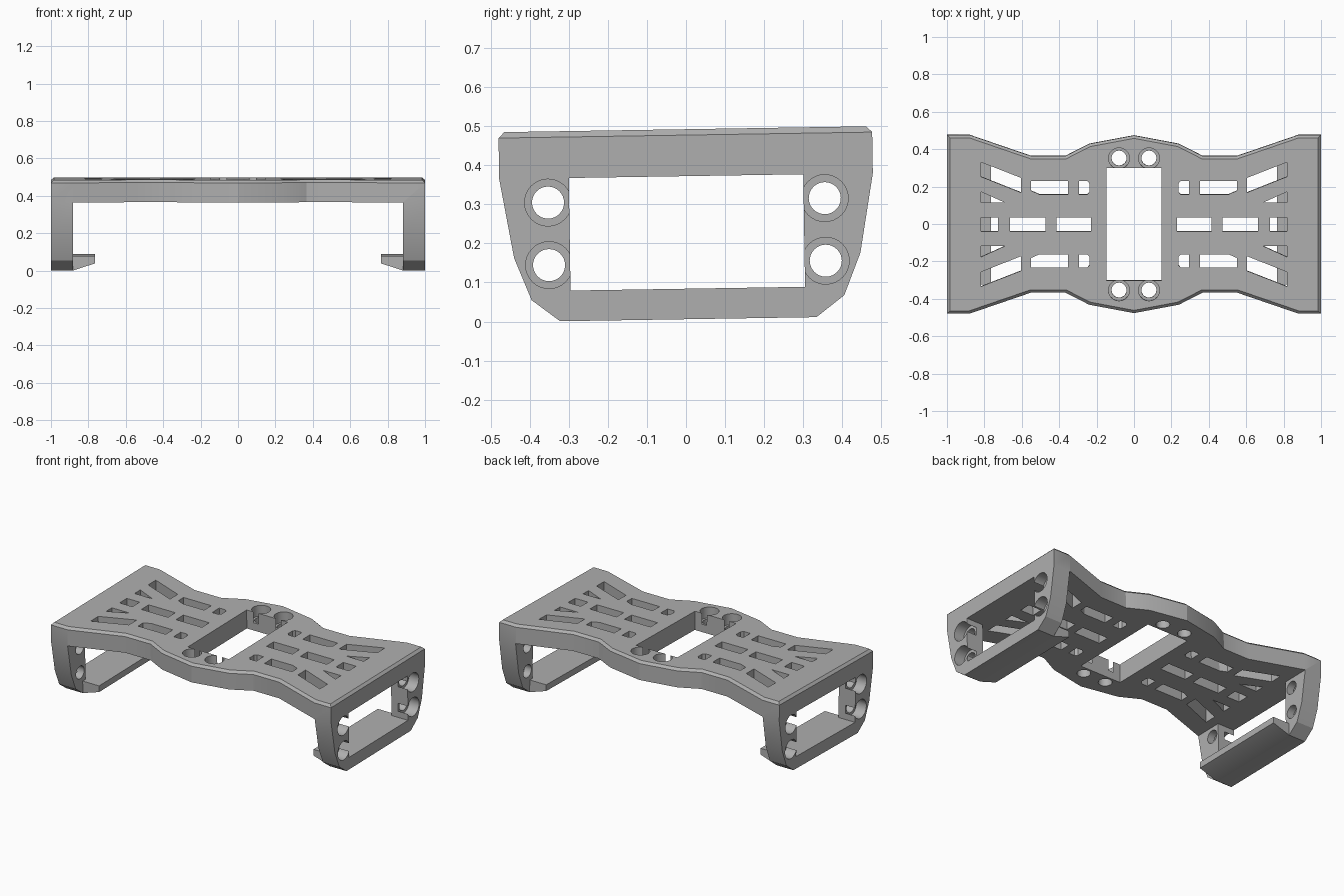
import bpy, bmesh, math

cube = bpy.data.objects.get("Cube")
if cube:
    bpy.data.objects.remove(cube, do_unlink=True)

grey = bpy.data.materials.new("matte grey")
grey.use_nodes = True
colour = (0.43, 0.43, 0.43, 1)
grey.diffuse_color = colour
grey.node_tree.nodes["Principled BSDF"].inputs["Base Color"].default_value = colour

TOP, UNDER, SILL, BASE = 0.493, 0.373, 0.085, 0.007
INNER = 0.882          # inner face of the side frames
SIGNS = (-1, 1)


def prism(name, pts, axis, lo, hi, chamfer=0):
    """Extrude a 2D outline along an axis, optionally chamfering its top rim."""
    place = {"x": lambda a, b, h: (h, a, b),
             "y": lambda a, b, h: (a, h, b),
             "z": lambda a, b, h: (a, b, h)}[axis]
    bm = bmesh.new()
    low = [bm.verts.new(place(a, b, lo)) for a, b in pts]
    high = [bm.verts.new(place(a, b, hi)) for a, b in pts]
    bm.faces.new(low)
    cap = bm.faces.new(high)
    n = len(pts)
    for i in range(n):
        j = (i + 1) % n
        bm.faces.new((low[i], low[j], high[j], high[i]))
    bmesh.ops.recalc_face_normals(bm, faces=bm.faces)
    if chamfer:
        bmesh.ops.bevel(bm, geom=list(cap.edges), offset=chamfer,
                        segments=1, affect='EDGES')
    mesh = bpy.data.meshes.new(name)
    bm.to_mesh(mesh)
    bm.free()
    mesh.materials.append(grey)
    ob = bpy.data.objects.new(name, mesh)
    bpy.context.collection.objects.link(ob)
    return ob


def circle(a, b, r, n=32):
    return [(a + r * math.cos(math.tau * i / n),
             b + r * math.sin(math.tau * i / n)) for i in range(n)]


def rect(a0, a1, b0, b1):
    return [(a0, b0), (a1, b0), (a1, b1), (a0, b1)]


def combine(target, tool, operation):
    mod = target.modifiers.new(operation.lower(), 'BOOLEAN')
    mod.operation, mod.solver, mod.object = operation, 'EXACT', tool
    bpy.context.view_layer.objects.active = target
    bpy.ops.object.modifier_apply(modifier=mod.name)
    bpy.data.objects.remove(tool, do_unlink=True)


def cut(pts, axis, lo, hi):
    tool = prism("cutter", pts, axis, lo, hi)
    tool.hide_render = True
    combine(body, tool, 'DIFFERENCE')


# Waisted top plate
edge = [(0, 0.475), (0.24, 0.43), (0.367, 0.365), (0.55, 0.365),
        (0.88, 0.478), (1, 0.478)]
back = [(-x, y) for x, y in edge[:0:-1]] + edge
outline = back + [(x, -y) for x, y in reversed(back)]
body = prism("bracket_frame", outline, "z", UNDER, TOP, chamfer=0.015)

# U-shaped side frames with inward lips
rim = [(0.478, UNDER), (0.443, 0.17), (0.4, 0.062), (0.328, BASE)]
inside = [(0.3, SILL), (0.3, UNDER)]
half = inside + rim
u_shape = half + [(-y, z) for y, z in reversed(half)]
lip = [(INNER, BASE), (0.765, 0.045), (0.765, SILL), (INNER, SILL)]
for s in SIGNS:
    lo, hi = sorted((s * INNER, s))
    frame = prism("side_frame", u_shape, "x", lo, hi)
    combine(body, frame, 'UNION')
    hook = prism("lip", [(s * x, z) for x, z in lip], "y", -0.328, 0.328)
    combine(body, hook, 'UNION')

# Central window
cut(rect(-0.147, 0.147, -0.3, 0.3), "z", 0.3, 0.6)

# Slots in the plate
middle = [rect(0.23, 0.415, -0.037, 0.037), rect(0.472, 0.662, -0.037, 0.037),
          rect(0.727, 0.818, -0.037, 0.037)]
paired = [
    [(0.25, 0.16), (0.295, 0.16), (0.295, 0.232), (0.25, 0.232),
     (0.237, 0.217), (0.237, 0.175)],
    [(0.352, 0.16), (0.505, 0.16), (0.55, 0.18), (0.55, 0.232), (0.352, 0.232)],
    [(0.603, 0.17), (0.818, 0.255), (0.818, 0.332), (0.603, 0.248)],
    [(0.69, 0.116), (0.818, 0.116), (0.818, 0.174)],
]
for sx in SIGNS:
    for slot in middle:
        cut([(sx * x, y) for x, y in slot], "z", 0.3, 0.6)
    for sy in SIGNS:
        for slot in paired:
            cut([(sx * x, sy * y) for x, y in slot], "z", 0.3, 0.6)
        # Counterbored holes in the plate
        cut(circle(sx * 0.08, sy * 0.353, 0.04), "z", 0.3, 0.6)
        cut(circle(sx * 0.08, sy * 0.353, 0.056), "z", TOP - 0.07, 0.6)
        # Counterbored holes in the side frames
        for z in (0.311, 0.151):
            lo, hi = sorted((sx * 0.84, sx * 1.1))
            cut(circle(sy * 0.354, z, 0.041), "x", lo, hi)
            lo, hi = sorted((sx * 0.93, sx * 1.1))
            cut(circle(sy * 0.354, z, 0.06), "x", lo, hi)

# Slight backward tilt, smooth bores with crisp edges
body.rotation_euler.x = 0.016
body.location = (0, 0.006, -0.001)
body.select_set(True)
bpy.context.view_layer.objects.active = body
bpy.ops.object.shade_smooth_by_angle(angle=math.radians(20))
